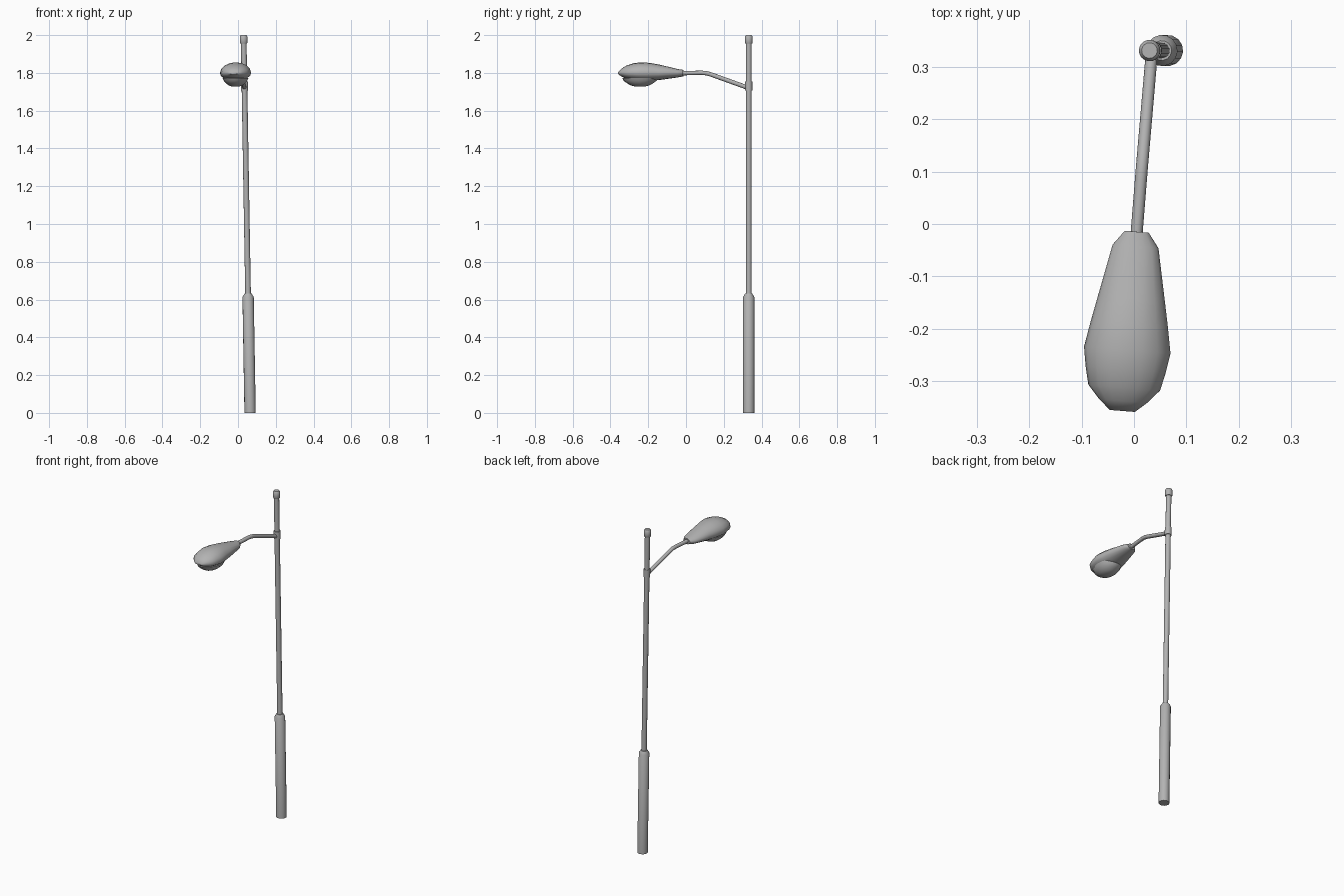
import bpy, bmesh, math
from mathutils import Matrix, Vector

if "Cube" in bpy.data.objects:
    bpy.data.objects.remove(bpy.data.objects["Cube"])

# whole lamp leans slightly and is turned a little about its pole
PLACE = (Matrix.Translation((0.064, 0.332, 0)) @ Matrix.Rotation(-0.0172, 4, 'Y')
         @ Matrix.Rotation(-0.08, 4, 'Z'))

# dark grey metal
GREY = bpy.data.materials.new("dark_grey")
GREY.diffuse_color = (0.45, 0.45, 0.45, 1)
GREY.use_nodes = True
GREY.node_tree.nodes["Principled BSDF"].inputs["Base Color"].default_value = GREY.diffuse_color


def loft(name, rings, angle=35):
    """Skin a list of equal-length rings, cap both ends."""
    bm = bmesh.new()
    vs = [[bm.verts.new(p) for p in r] for r in rings]
    n = len(vs[0])
    for a, b in zip(vs, vs[1:]):
        for i in range(n):
            j = (i + 1) % n
            bm.faces.new((a[i], a[j], b[j], b[i]))
    bm.faces.new(vs[0][::-1])
    bm.faces.new(vs[-1])
    bmesh.ops.recalc_face_normals(bm, faces=bm.faces)
    me = bpy.data.meshes.new(name)
    bm.to_mesh(me)
    bm.free()
    me.materials.append(GREY)
    ob = bpy.data.objects.new(name, me)
    bpy.context.collection.objects.link(ob)
    ob.matrix_world = PLACE
    bpy.ops.object.select_all(action='DESELECT')
    ob.select_set(True)
    bpy.context.view_layer.objects.active = ob
    bpy.ops.object.shade_smooth_by_angle(angle=math.radians(angle))
    return ob


def circle(n):
    return [(math.cos(2 * math.pi * i / n), math.sin(2 * math.pi * i / n)) for i in range(n)]


def turned(name, profile, n=16):
    return loft(name, [[(r * c, r * s, z) for c, s in circle(n)] for r, z in profile])


# pole parts
turned("pole_base", [(0.030, 0), (0.030, 0.614), (0.019, 0.632)], 14)
turned("pole_shaft", [(0.0150, 0.62), (0.0150, 1.97)])
turned("pole_cap", [(0.0175, 1.955), (0.0205, 1.960), (0.0205, 1.992), (0.0150, 2.0)])
turned("arm_collar", [(0.0190, 1.706), (0.0190, 1.754)])

# bent arm: tube swept along a path in the yz plane
path = [Vector(p) for p in ((0, 0, 1.720), (0, -0.20, 1.792), (0, -0.225, 1.799),
                            (0, -0.25, 1.801), (0, -0.37, 1.799))]
rings = []
for i, p in enumerate(path):
    t = (path[min(i + 1, len(path) - 1)] - path[max(i - 1, 0)]).normalized()
    up = Vector((1, 0, 0)).cross(t)
    rings.append([p + 0.0115 * (c * Vector((1, 0, 0)) + s * up) for c, s in circle(12)])
loft("lamp_arm", rings)

# lamp housing: distance from pole, half width, height above and below its rim
sections = [(0.348, 0.023, 0.017, 0.018), (0.376, 0.044, 0.021, 0.023),
            (0.475, 0.064, 0.045, 0.037), (0.525, 0.074, 0.054, 0.041),
            (0.575, 0.083, 0.057, 0.041), (0.612, 0.077, 0.052, 0.038),
            (0.647, 0.069, 0.041, 0.030), (0.673, 0.046, 0.026, 0.020),
            (0.692, 0.024, 0.007, 0.007)]
loft("lamp_housing", [[(w * c, -d, 1.80 + s * (top if s > 0 else low)) for c, s in circle(16)]
                      for d, w, top, low in sections], 50)

# glass bowl under the housing
bowl = [(0.069, 0.095, 1.774), (0.062, 0.087, 1.759), (0.050, 0.068, 1.745),
        (0.035, 0.047, 1.734), (0.016, 0.022, 1.728)]
loft("lamp_bowl", [[(a * c, -0.577 + b * s, z) for c, s in circle(16)] for a, b, z in bowl], 40)
